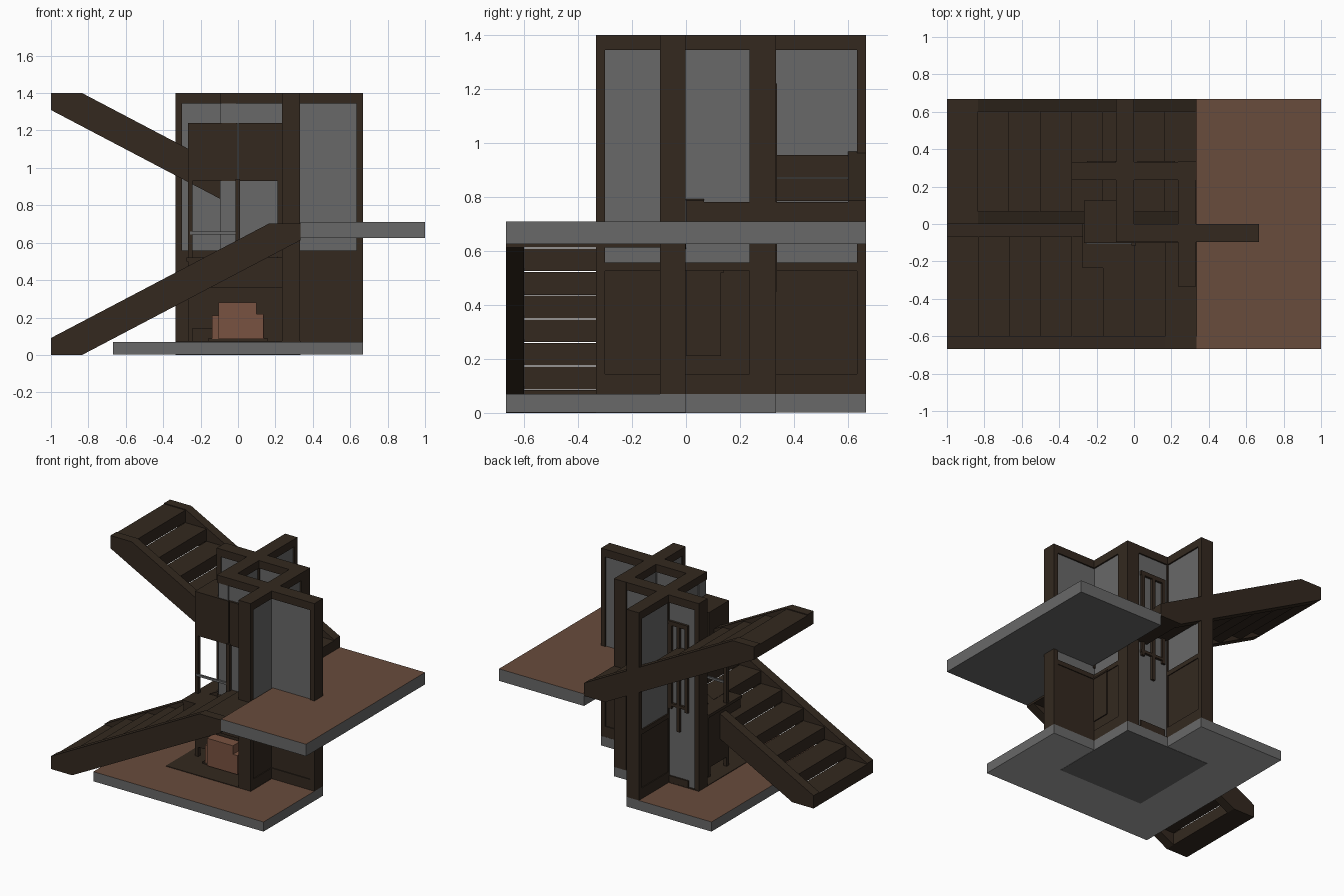
import bpy, bmesh

if "Cube" in bpy.data.objects:
    bpy.data.objects.remove(bpy.data.objects["Cube"])

def mat(name, c):
    m = bpy.data.materials.new(name)
    m.diffuse_color = (*c, 1)
    m.use_nodes = True
    m.node_tree.nodes["Principled BSDF"].inputs["Base Color"].default_value = m.diffuse_color
    return m

WOOD = mat("dark wood", (0.033, 0.0215, 0.0135))
GREY = mat("grey plaster", (0.138, 0.138, 0.138))
FLOOR = mat("red brown floor", (0.140, 0.072, 0.045))
SEAT = mat("leather", (0.190, 0.085, 0.052))
PALE = mat("pale grey underside", (0.40, 0.40, 0.40))

def finish(bm, name, *mats):
    bmesh.ops.recalc_face_normals(bm, faces=bm.faces)
    me = bpy.data.meshes.new(name)
    bm.to_mesh(me)
    bm.free()
    for m in mats:
        me.materials.append(m)
    ob = bpy.data.objects.new(name, me)
    bpy.context.collection.objects.link(ob)
    return ob

def add_box(bm, x, y, z):
    r = bmesh.ops.create_cube(bm, size=1)
    for v in r["verts"]:
        v.co = [(a + b) / 2 + c * (b - a) for (a, b), c in zip((x, y, z), v.co)]

def boxes(name, m, *specs):
    bm = bmesh.new()
    for s in specs:
        add_box(bm, *s)
    return finish(bm, name, m)

def extrude(bm, pts, axis, d):
    vs = [bm.verts.new(p) for p in pts]
    r = bmesh.ops.extrude_face_region(bm, geom=[bm.faces.new(vs)])
    for v in r["geom"]:
        if isinstance(v, bmesh.types.BMVert):
            v.co[axis] = d

# Floor slabs: grey sides, red brown top; the lower one steps back along the walls
def slab(name, pts, z0, z1, bottom):
    bm = bmesh.new()
    extrude(bm, [(x, y, z0) for x, y in pts], 2, z1)
    ob = finish(bm, name, GREY, FLOOR, PALE)
    for p in ob.data.polygons:
        p.material_index = 1 if p.normal.z > 0.5 else bottom if p.normal.z < -0.5 else 0

E, T = 0.667, 0.333
slab("lower_floor", [(-E, -E), (E, -E), (E, 0), (T, 0), (T, T), (0, T), (0, E), (-E, E)], 0.002, 0.07, 2)
slab("upper_landing", [(T, -E), (1, -E), (1, E), (T, E)], 0.625, 0.71, 0)
boxes("rug", WOOD, ((-T, T), (-T, T), (0.066, 0.074)))
boxes("floor_underside", GREY, ((-T, T), (-T, T), (0, 0.006)))

# Stair flights: closed stringers with steps between them
RUN, RISE = 1 / 6, 0.0875

def flight(name, x0, d, z0, y0, y1):
    prof = [(0, 0), (RUN, 0), (8 * RUN, 7 * RISE), (8 * RUN, 8 * RISE + 0.003),
            (7 * RUN, 8 * RISE + 0.003), (0, RISE + 0.003)]
    bm = bmesh.new()
    w = 0.066
    for a, b in ((y0, y0 + w), (y1 - w, y1)):
        extrude(bm, [(x0 + d * s, a, z0 + h) for s, h in prof], 1, b)
    for k in range(8):
        xs = sorted((x0 + d * k * RUN, x0 + d * (k + 1) * RUN))
        add_box(bm, xs, (y0 + w, y1 - w), (z0 + k * RISE, z0 + (k + 1) * RISE - 0.003))
    finish(bm, name, WOOD)

flight("lower_stairs", -1, 1, 0, -E, 0)
flight("upper_stairs", T, -1, 0.697, 0, E)

# Thick panelled walls: plaster core, wood wainscot, rails and posts
Z0, Z1 = 0.07, 1.4

def wall(name, along_x, c, a, b, posts, wains=(-1, 1)):
    def seg(s0, s1, t0, t1, z0, z1):
        s, t = (s0, s1), (c + t0, c + t1)
        return (s, t, (z0, z1)) if along_x else (t, s, (z0, z1))
    h = 0.048
    boxes(name + "_plaster", GREY, seg(a + 0.002, b - 0.002, -h + 0.01, h - 0.01, Z0, Z1 - 0.01))
    wood = [seg(a, b, -h, h, 1.345, Z1)]
    for side in wains:
        for t, z0, z1 in ((h - 0.006, Z0, 0.53), (h, Z0, 0.145), (h, 0.525, 0.557)):
            lo, hi = sorted((side * 0.03, side * t))
            wood.append(seg(a, b, lo, hi, z0, z1))
    for s0, s1 in posts:
        wood.append(seg(s0, s1, -h, h, Z0, Z1))
    boxes(name + "_wood", WOOD, *wood)

C, D = 0.284, -0.049
wall("side_wall", False, C, -T, T, [(-T, -0.3), (0.3, T)])
wall("right_wall", True, D, 0.236, E, [(0.634, E)])
wall("back_wall", True, C, -T, T, [(-T, -0.3), (-0.097, 0), (0.3, T)], wains=(-1,))
wall("rear_wall", False, D, 0.236, E, [(0.634, E)])
# Inner walls closing the square core
wall("core_front_wall", True, D, -0.097, 0.236, [])
wall("core_left_wall", False, D, -0.097, 0.236, [])

# Small access door on the side wall
boxes("wall_door", WOOD,
      ((0.33, 0.337), (0, 0.13), (0.21, 0.525)),
      ((0.33, 0.341), (0, 0.14), (0.52, 0.53)))

# Vertical pipes and trim on the rear of the back wall
pipes = []
for x0, x1 in ((-0.25, -0.1), (0.02, 0.22)):
    w = x1 - x0
    pipes.append(((x0, x1), (0.31, 0.338), (1.19, 1.22)))
    pipes.append(((x0, x1), (0.31, 0.338), (0.62, 0.64)))
    pipes.append(((x0, x1), (0.31, 0.332), (Z0, 0.12)))
    for k in range(3):
        p = x0 + w * k / 2.0 * 0.85
        pipes.append(((p, p + 0.026), (0.31, 0.338), (0.45 if k == 1 else 0.6, 1.2)))
boxes("rear_pipes", WOOD, *pipes)

# Cabinet wrapped around the core: upper case, desk and slim posts
XL, XR = -0.267, 0.236
boxes("upper_case", WOOD,
      ((XL, -0.003), (-0.102, 0.125), (0.93, 1.24)),
      ((0.003, XR), (-0.102, 0), (0.93, 1.24)))
boxes("desk", WOOD,
      ((XL, XR), (-0.1, 0.13), (0.14, 0.5)),
      ((XL, XR), (-0.23, -0.09), (0.36, 0.5)),
      ((XL - 0.008, XR), (-0.235, 0.135), (0.5, 0.52)))
posts = []
for x in (XL, XR - 0.025):
    for y in (-0.1, 0.105):
        posts.append(((x, x + 0.025), (y, y + 0.025), (Z0, 0.15)))
    posts.append(((x, x + 0.025), (-0.1, -0.075), (0.52, 0.94)))
posts.append(((-0.014, 0.012), (-0.115, -0.09), (0.45, 0.94)))
boxes("cabinet_posts", WOOD, *posts)
boxes("music_ledge", GREY, ((XL + 0.01, 0), (-0.108, -0.095), (0.645, 0.66)))

# Low armchair
boxes("armchair", SEAT,
      ((-0.14, 0.14), (-0.17, -0.105), (0.085, 0.21)),
      ((-0.105, 0.135), (-0.20, -0.12), (0.085, 0.22)),
      ((-0.105, 0.1), (-0.20, -0.12), (0.085, 0.28)))
boxes("armchair_base", WOOD, ((-0.16, 0.16), (-0.17, -0.1), (0.075, 0.087)))
